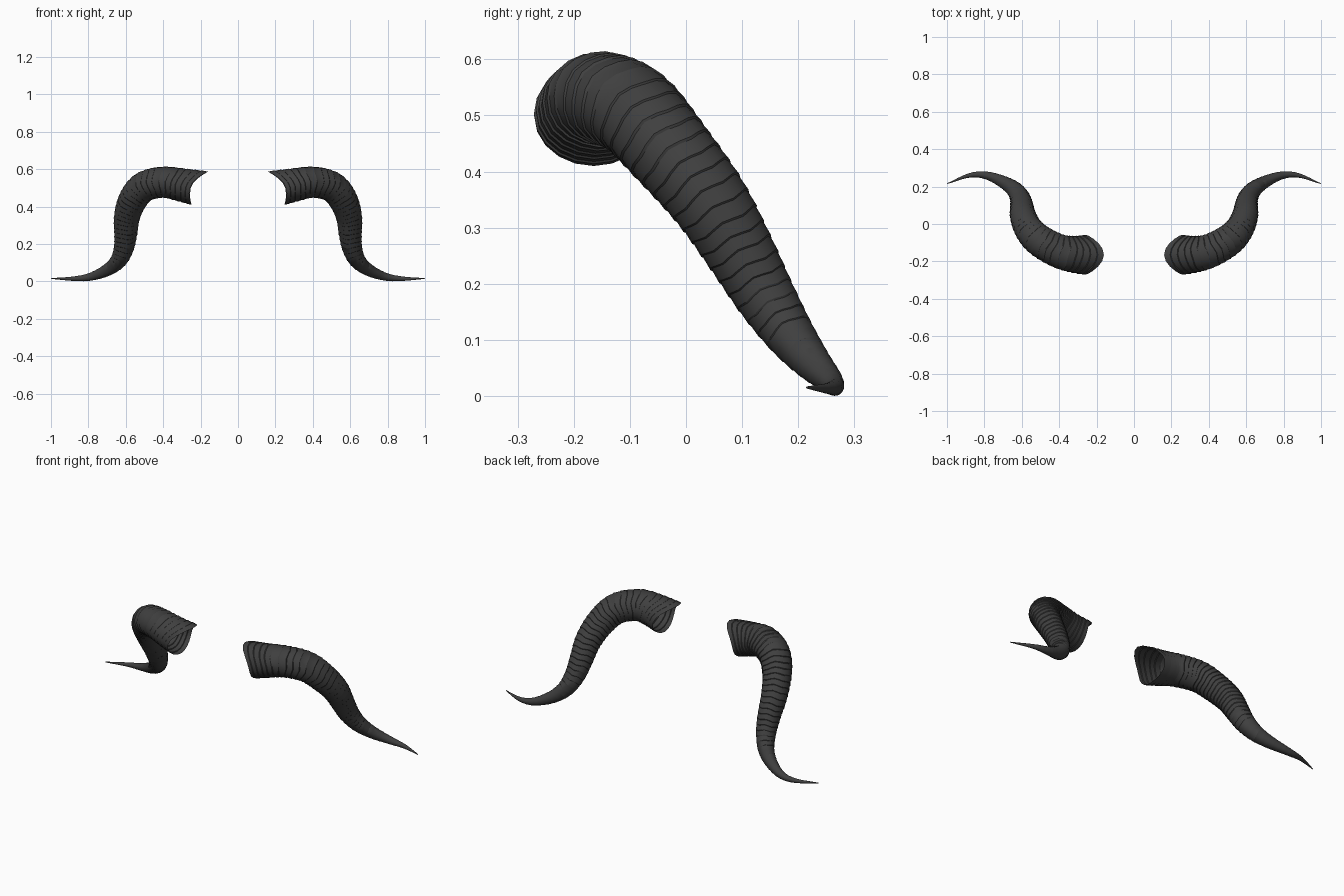
import bpy, bmesh, math
from mathutils import Vector

if "Cube" in bpy.data.objects:
    bpy.data.objects.remove(bpy.data.objects["Cube"])

SIDES, RIDGES = 20, 42

# Horn centre line: x, y, z, radius (base to tip)
PATH = [
    (.225, -.165, .498, .092), (.31, -.162, .516, .087), (.40, -.145, .530, .083),
    (.50, -.092, .507, .081), (.56, -.032, .440, .077), (.593, .040, .350, .070),
    (.600, .095, .260, .062), (.610, .140, .180, .054), (.640, .185, .110, .044),
    (.700, .225, .060, .033), (.790, .260, .024, .021), (.880, .260, .014, .012),
    (.998, .216, .015, .002),
]


def spline(points, steps=16):
    """Catmull-Rom curve through 4D points."""
    p = [Vector(q) for q in points]
    p = [2 * p[0] - p[1]] + p + [2 * p[-1] - p[-2]]
    out = []
    for i in range(1, len(p) - 2):
        a, b, c, d = p[i - 1:i + 3]
        for k in range(steps):
            t = k / steps
            out.append(.5 * (2 * b + (c - a) * t + (2 * a - 5 * b + 4 * c - d) * t * t
                             + (3 * b - a - 3 * c + d) * t ** 3))
    return out + [p[-2]]


curve = spline(PATH)
lengths = [0.0]
for a, b in zip(curve, curve[1:]):
    lengths.append(lengths[-1] + (b.xyz - a.xyz).length)
total = lengths[-1]


def sample(s):
    """Point, tangent and radius at a distance along the curve."""
    i = 0
    while i < len(curve) - 2 and lengths[i + 1] < s:
        i += 1
    t = (s - lengths[i]) / (lengths[i + 1] - lengths[i])
    q = curve[i].lerp(curve[i + 1], t)
    lo, hi = curve[max(i - 2, 0)], curve[min(i + 3, len(curve) - 1)]
    return q.xyz, (hi.xyz - lo.xyz).normalized(), q.w


# Each growth ridge flares slightly, then steps in to the next one
stations = []
step = total / RIDGES
for i in range(RIDGES):
    stations.append((i * step, .98))
    stations.append(((i + .9) * step, 1.015))
stations.append((total, 1.0))

bm = bmesh.new()
rings = []
up = Vector((0, 0, 1))
for s, flare in stations:
    centre, tangent, r = sample(s)
    up = (up - tangent * up.dot(tangent)).normalized()
    side = tangent.cross(up)
    t = s / total
    wide = 1 + .17 * max(0, 1 - t / .35)
    blend = max(0, 1 - s / .16)
    ring = []
    for k in range(SIDES):
        a = 2 * math.pi * k / SIDES
        ca, sa = math.cos(a), math.sin(a)
        wave = .05 * r * math.sin(5 * a) * (1 - blend)
        co = centre + (up * ca + side * sa * wide) * r * flare + tangent * wave
        # Saddle-shaped open base
        rim = .255 * sa * sa + (.18 if ca > 0 else .23) * ca * ca
        co.x += (rim - .225) * blend
        ring.append(bm.verts.new(co))
    rings.append(ring)

for r0, r1 in zip(rings, rings[1:]):
    for k in range(SIDES):
        n = (k + 1) % SIDES
        bm.faces.new((r0[k], r0[n], r1[n], r1[k]))
bm.faces.new(rings[-1])
bmesh.ops.recalc_face_normals(bm, faces=bm.faces)

mesh = bpy.data.meshes.new("horns")
bm.to_mesh(mesh)
bm.free()
horns = bpy.data.objects.new("horns", mesh)
bpy.context.collection.objects.link(horns)

# Dark horn material
mat = bpy.data.materials.new("dark_horn")
mat.diffuse_color = (.05, .05, .05, 1)
mat.use_nodes = True
mat.node_tree.nodes["Principled BSDF"].inputs["Base Color"].default_value = mat.diffuse_color
mesh.materials.append(mat)

bpy.context.view_layer.objects.active = horns
horns.select_set(True)
bpy.ops.object.shade_smooth_by_angle(angle=math.radians(30))

# Left horn
mirror = horns.modifiers.new("mirror", 'MIRROR')
mirror.use_mirror_merge = False
